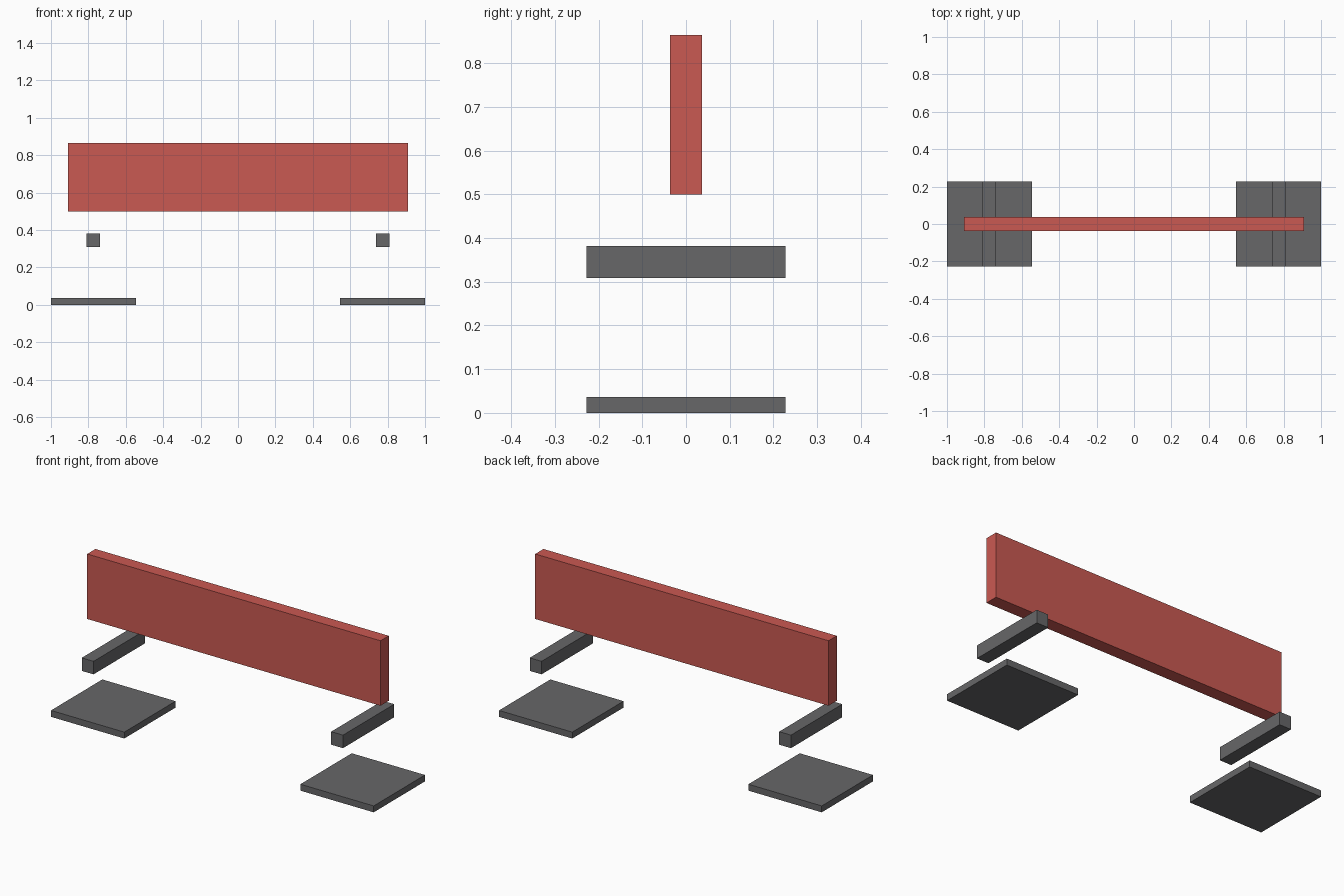
import bpy

cube = bpy.data.objects.get("Cube")
if cube:
    bpy.data.objects.remove(cube, do_unlink=True)


def make_material(name, color):
    mat = bpy.data.materials.new(name)
    mat.use_nodes = True
    mat.diffuse_color = color
    for node in mat.node_tree.nodes:
        if node.type == 'BSDF_PRINCIPLED':
            node.inputs["Base Color"].default_value = color
    return mat


def box(name, center, size, mat):
    bpy.ops.mesh.primitive_cube_add(size=1, location=center)
    obj = bpy.context.object
    obj.name = name
    obj.scale = size
    bpy.ops.object.transform_apply(location=False, rotation=False, scale=True)
    obj.data.materials.append(mat)
    return obj


red = make_material("barrier red", (0.59, 0.1, 0.084, 1))
grey = make_material("dark grey", (0.135, 0.135, 0.14, 1))

# Long barrier board
box("barrier_board", (0, 0, 0.682), (1.818, 0.073, 0.364), red)

# Foot plate and cross bar at each end
for side, sign in (("left", 1), ("right", -1)):
    x = sign * 0.773
    box(side + "_foot_plate", (x, 0, 0.018), (0.454, 0.454, 0.036), grey)
    box(side + "_cross_bar", (x, 0, 0.345), (0.073, 0.454, 0.073), grey)
